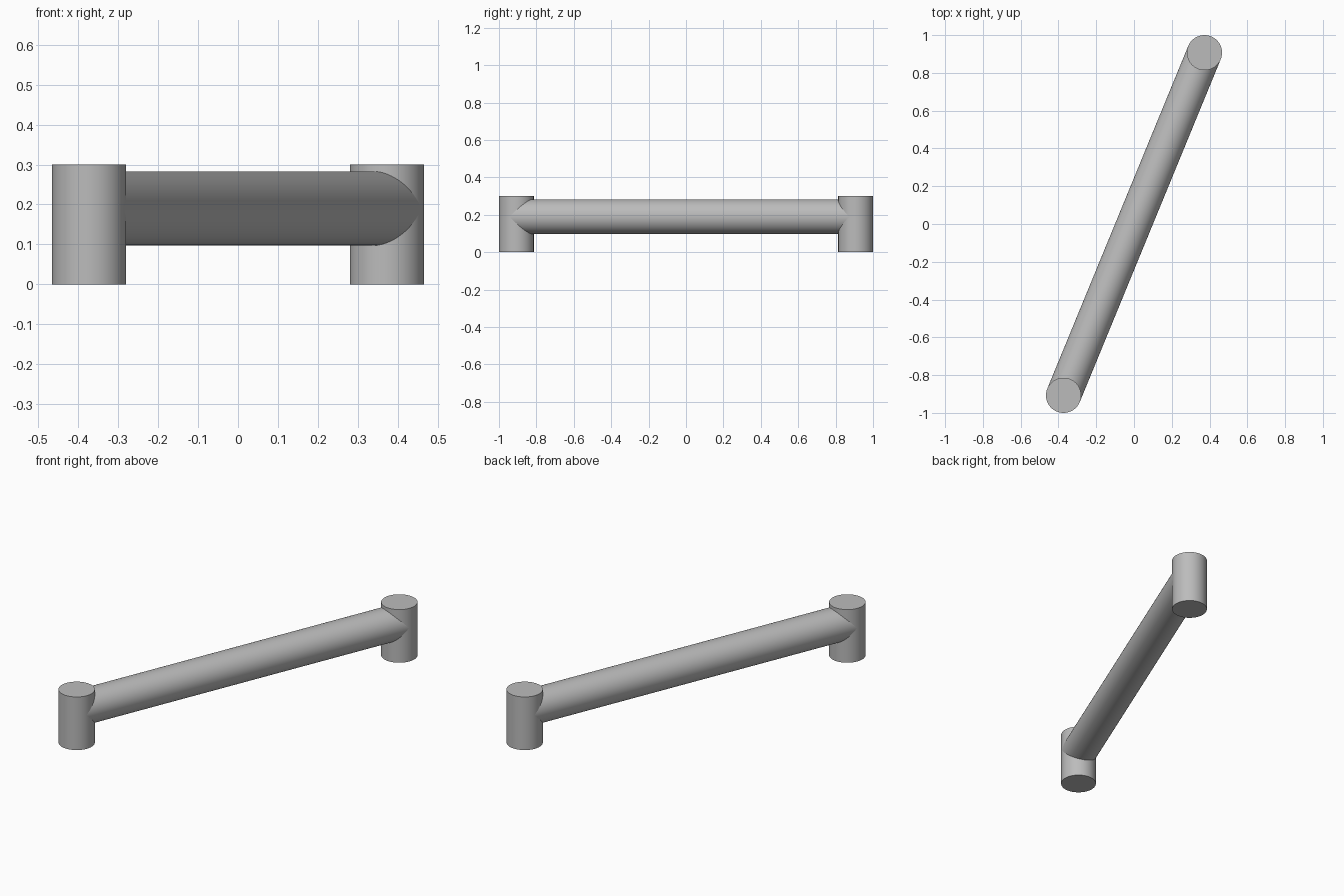
import bpy
import math
from mathutils import Vector

cube = bpy.data.objects.get("Cube")
if cube:
    bpy.data.objects.remove(cube, do_unlink=True)

RADIUS = 0.093
POST_HEIGHT = 0.30
BAR_HEIGHT = 0.19
POST_X, POST_Y = 0.373, 0.907

grey = bpy.data.materials.new("plain grey")
grey.use_nodes = True
colour = (0.5, 0.5, 0.5, 1)
grey.diffuse_color = colour
grey.node_tree.nodes["Principled BSDF"].inputs["Base Color"].default_value = colour


def rod(name, start, end):
    """Smooth capped cylinder running between two points."""
    start, end = Vector(start), Vector(end)
    axis = end - start
    bpy.ops.mesh.primitive_cylinder_add(
        vertices=96, radius=RADIUS, depth=axis.length,
        location=(start + end) / 2,
        rotation=axis.to_track_quat('Z', 'Y').to_euler())
    obj = bpy.context.object
    obj.name = name
    obj.data.materials.append(grey)
    bpy.ops.object.shade_smooth_by_angle(angle=math.radians(30))
    return obj


# Upright posts at opposite corners
for name, side in (("front_post", -1), ("back_post", 1)):
    x, y = side * POST_X, side * POST_Y
    rod(name, (x, y, 0), (x, y, POST_HEIGHT))

# Horizontal bar joining the post axes
rod("cross_bar", (-POST_X, -POST_Y, BAR_HEIGHT), (POST_X, POST_Y, BAR_HEIGHT))
